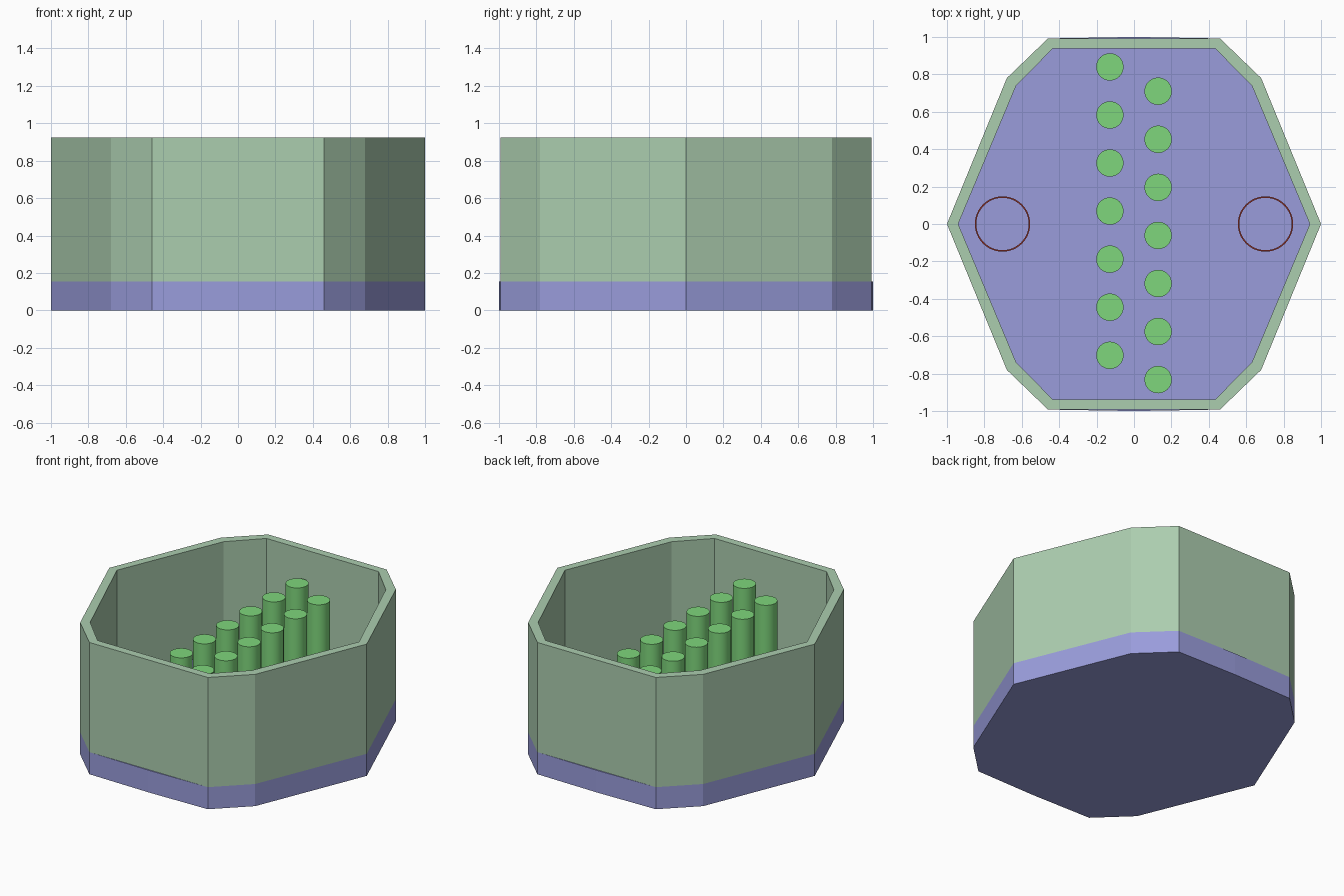
import bpy
import bmesh
import math

if "Cube" in bpy.data.objects:
    bpy.data.objects.remove(bpy.data.objects["Cube"], do_unlink=True)


def material(name, rgb):
    mat = bpy.data.materials.new(name)
    mat.use_nodes = True
    mat.diffuse_color = (*rgb, 1)
    mat.node_tree.nodes["Principled BSDF"].inputs["Base Color"].default_value = (*rgb, 1)
    return mat


sage = material("sage green", (0.41, 0.61, 0.43))
lavender = material("lavender blue", (0.32, 0.335, 0.71))
leaf = material("leaf green", (0.21, 0.67, 0.20))
rust = material("rust red", (0.30, 0.035, 0.025))


def outline(quarter):
    """Mirror the points of the +x +y quarter into a closed outline."""
    upper = quarter + [(-x, y) for x, y in reversed(quarter) if x > 0]
    lower = [(x, -y) for x, y in reversed(upper) if 0 < y]
    return upper + lower


def circle(radius, sides):
    steps = [2 * math.pi * i / sides for i in range(sides)]
    return [(radius * math.cos(a), radius * math.sin(a)) for a in steps]


def finish(name, bm, mat, location=(0, 0, 0)):
    bmesh.ops.recalc_face_normals(bm, faces=bm.faces)
    mesh = bpy.data.meshes.new(name)
    bm.to_mesh(mesh)
    bm.free()
    mesh.materials.append(mat)
    obj = bpy.data.objects.new(name, mesh)
    obj.location = location
    bpy.context.collection.objects.link(obj)
    return obj


def prism(name, points, bottom, top, mat, location=(0, 0, 0)):
    bm = bmesh.new()
    face = bm.faces.new([bm.verts.new((x, y, bottom)) for x, y in points])
    result = bmesh.ops.extrude_face_region(bm, geom=[face], use_keep_orig=True)
    verts = [v for v in result["geom"] if isinstance(v, bmesh.types.BMVert)]
    bmesh.ops.translate(bm, verts=verts, vec=(0, 0, top - bottom))
    return finish(name, bm, mat, location)


def hollow(name, outer, inner, bottom, top, mat, location=(0, 0, 0)):
    bm = bmesh.new()
    loops = [[bm.verts.new((x, y, z)) for x, y in pts]
             for pts, z in ((outer, bottom), (outer, top), (inner, top), (inner, bottom))]
    count = len(outer)
    for k in range(4):
        a, b = loops[k], loops[(k + 1) % 4]
        for i in range(count):
            j = (i + 1) % count
            bm.faces.new((a[i], a[j], b[j], b[i]))
    return finish(name, bm, mat, location)


def smooth(obj):
    bpy.ops.object.select_all(action="DESELECT")
    obj.select_set(True)
    bpy.context.view_layer.objects.active = obj
    bpy.ops.object.shade_smooth_by_angle(angle=math.radians(35))


FLOOR, RIM, PIN_TOP = 0.155, 0.925, 0.73

# Solid base, its long ends bowed out very slightly
prism("base", outline([(1, 0), (0.68, 0.78), (0.46, 0.992), (0, 1)]), 0, FLOOR, lavender)

# Surrounding wall
hollow("wall", outline([(1, 0), (0.68, 0.78), (0.46, 0.992)]),
       outline([(0.94, 0), (0.63, 0.74), (0.435, 0.937)]), FLOOR, RIM, sage)

# Two staggered rows of upright pins
for side, start in ((-1, 0.84), (1, 0.71)):
    for i in range(7):
        spot = (side * 0.129, start - i * 0.257, 0)
        smooth(prism("pin", circle(0.073, 40), FLOOR, PIN_TOP, leaf, spot))

# Thin rings on the floor at both sides
for side in (-1, 1):
    smooth(hollow("floor_ring", circle(0.148, 48), circle(0.140, 48),
                  FLOOR, FLOOR + 0.02, rust, (side * 0.703, 0, 0)))
